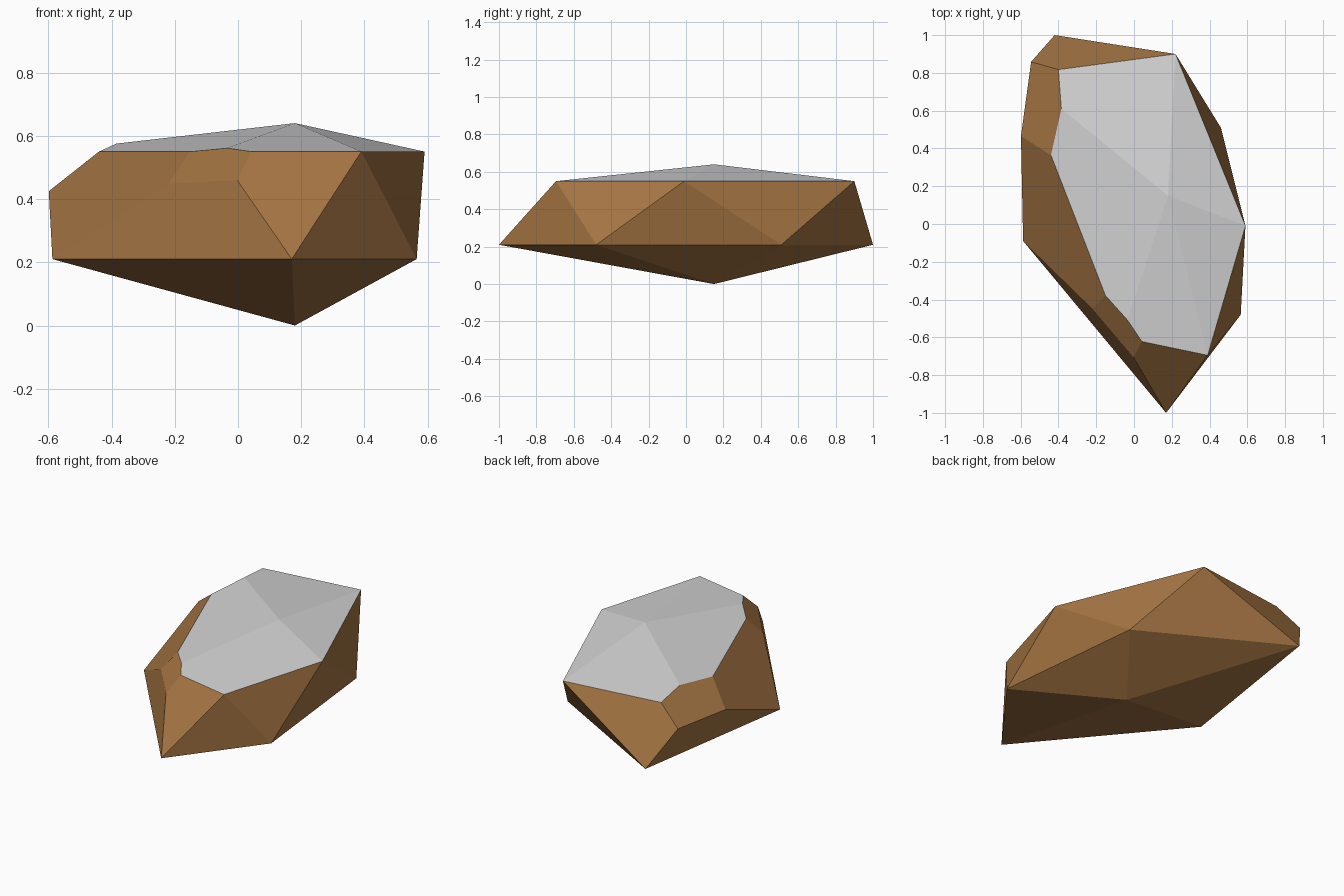
import bpy
import bmesh
from mathutils import Vector

cube = bpy.data.objects.get("Cube")
if cube:
    bpy.data.objects.remove(cube, do_unlink=True)


def make_material(name, colour):
    mat = bpy.data.materials.new(name)
    mat.use_nodes = True
    mat.diffuse_color = colour
    mat.node_tree.nodes["Principled BSDF"].inputs["Base Color"].default_value = colour
    return mat


LOW_Z, HIGH_Z = 0.21, 0.55
low_ring = [(0.17, -1.0), (0.565, -0.48), (0.46, 0.51), (-0.42, 1.0), (-0.587, -0.09)]
high_ring = [(0.39, -0.695), (0.59, -0.01), (0.22, 0.90), (-0.605, 0.79), (-0.065, -0.60)]

# Stone body: two staggered rings closed by a shallow point above and below
bm = bmesh.new()
low = [bm.verts.new((x, y, LOW_Z)) for x, y in low_ring]
high = [bm.verts.new((x, y, HIGH_Z)) for x, y in high_ring]
bottom = bm.verts.new((0.18, 0.15, 0))
top = bm.verts.new((0.18, 0.15, 0.64))
for i in range(5):
    j = (i + 1) % 5
    bm.faces.new((bottom, low[j], low[i]))
    bm.faces.new((low[i], low[j], high[i]))
    bm.faces.new((low[j], high[j], high[i]))
    cap = bm.faces.new((high[i], high[j], top))
    cap.material_index = 1

# Chipped corners: each plane passes through three points, with its normal outward
chips = [
    ((-0.44, 0.36, 0.55), (-0.40, 0.82, 0.55), (-0.59, 0.48, 0.43)),
    ((-0.15, -0.38, 0.55), (0.04, -0.62, 0.55), (-0.005, -0.70, 0.462)),
]
for points in chips:
    a, b, c = map(Vector, points)
    normal = (b - a).cross(c - a).normalized()
    if normal.z < 0:
        normal.negate()
    geom = bm.verts[:] + bm.edges[:] + bm.faces[:]
    cut = bmesh.ops.bisect_plane(bm, geom=geom, plane_co=a, plane_no=normal, clear_outer=True)
    rim = [e for e in cut["geom_cut"] if isinstance(e, bmesh.types.BMEdge)]
    for face in bmesh.ops.contextual_create(bm, geom=rim)["faces"]:
        face.material_index = 0
bmesh.ops.recalc_face_normals(bm, faces=bm.faces[:])

mesh = bpy.data.meshes.new("rock")
bm.to_mesh(mesh)
bm.free()
mesh.materials.append(make_material("brown earth", (0.376, 0.178, 0.056, 1)))
mesh.materials.append(make_material("pale grey top", (0.66, 0.66, 0.66, 1)))
rock = bpy.data.objects.new("rock", mesh)
bpy.context.collection.objects.link(rock)
